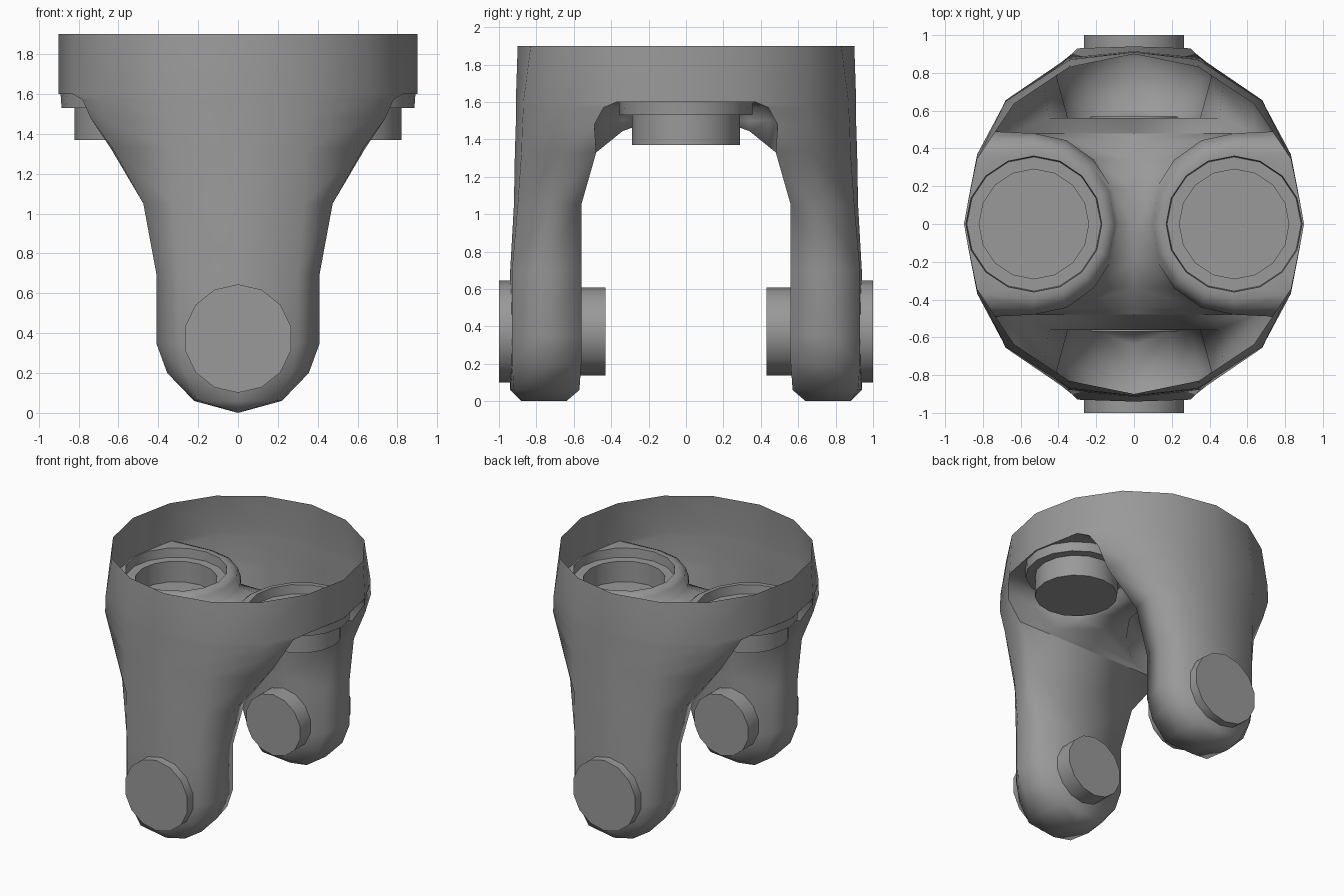
import bpy, bmesh, math
from mathutils import Matrix

if "Cube" in bpy.data.objects:
    bpy.data.objects.remove(bpy.data.objects["Cube"])

grey = bpy.data.materials.new("dark_grey")
grey.diffuse_color = (.32, .32, .32, 1)
grey.use_nodes = True
grey.node_tree.nodes["Principled BSDF"].inputs["Base Color"].default_value = grey.diffuse_color


def finish(name, bm, mirror=(False, False), angle=40):
    bmesh.ops.remove_doubles(bm, verts=bm.verts, dist=0.0005)
    bmesh.ops.dissolve_degenerate(bm, edges=bm.edges, dist=0.0005)
    bmesh.ops.recalc_face_normals(bm, faces=bm.faces)
    me = bpy.data.meshes.new(name)
    bm.to_mesh(me)
    bm.free()
    me.materials.append(grey)
    ob = bpy.data.objects.new(name, me)
    bpy.context.collection.objects.link(ob)
    bpy.ops.object.select_all(action='DESELECT')
    ob.select_set(True)
    bpy.context.view_layer.objects.active = ob
    if any(mirror):
        m = ob.modifiers.new("Mirror", 'MIRROR')
        m.use_axis = (mirror[0], mirror[1], False)
        m.merge_threshold = 0.001
        bpy.ops.object.modifier_apply(modifier=m.name)
    bpy.ops.object.shade_smooth_by_angle(angle=math.radians(angle))
    return ob


def add_face(bm, pts):
    clean = []
    for p in pts:
        if all((sum((a - b) ** 2 for a, b in zip(p, q)) > 1e-7) for q in clean):
            clean.append(p)
    if len(clean) > 2:
        bm.faces.new([bm.verts.new(p) for p in clean])


def loft(bm, rows):
    for r, s in zip(rows, rows[1:]):
        for i in range(len(r) - 1):
            add_face(bm, (r[i], r[i + 1], s[i + 1], s[i]))


def at(z, *pts):
    return [(x, y, z) for x, y in pts]


# Yoke shell: one quarter, mirrored both ways
bm = bmesh.new()

# Collar wall
loft(bm, [at(1.9, (.9, 0), (.83, .344), (.636, .636), (.344, .83), (0, .9)),
          at(1.6, (.9, 0), (.83, .37), (.68, .65), (.34, .87), (0, .91))])

# Leg outer wall, from the arch edge round to the leg centre
leg = [at(1.60, (.83, .37), (.68, .65), (.34, .87), (0, .91)),
       at(1.57, (.78, .44), (.68, .65), (.34, .87), (0, .91)),
       at(1.48, (.74, .49), (.68, .655), (.34, .875), (0, .91)),
       at(1.33, (.64, .48), (.63, .66), (.35, .88), (0, .915)),
       at(1.05, (.45, .56), (.475, .74), (.33, .90), (0, .92)),
       at(0.70, (.35, .56), (.41, .78), (.30, .93), (0, .94)),
       at(0.35, (.35, .56), (.41, .78), (.30, .93), (0, .94)),
       at(0.20, (.30, .56), (.355, .77), (.27, .93), (0, .94)),
       at(0.06, (.19, .57), (.22, .76), (.19, .92), (0, .94)),
       at(0.00, (0, .64), (0, .76), (0, .88), (0, .88))]
loft(bm, leg)

# Leg inner wall
loft(bm, [[r[0], (0, r[0][1], r[0][2])] for r in leg[3:]])


def saddle_z(y):
    return 1.5 if y < .27 else 1.5 - .17 * (y - .27) / .21


# Rounded housing round each socket
cx, ring = .53, .36
cols = []
for k in range(9):
    a = math.pi * k / 8
    c, s = math.cos(a), max(0, math.sin(a))
    rim = (cx + ring * c, ring * s, 1.6)
    if k < 3:
        col = [rim, [(.9, 0, 1.6), (.875, .14, 1.6), (.84, .32, 1.6)][k]]
    elif k == 3:
        col = [rim, (.83, .37, 1.6), (.78, .44, 1.57), (.74, .49, 1.48), (.64, .48, 1.33)]
    else:
        y = .48 * s
        col = [rim, (cx + .39 * c, .40 * s, 1.6), (cx + .43 * c, .45 * s, 1.575),
               (cx + .45 * c, y, 1.5), (cx + .45 * c, y, saddle_z(y))]
    cols.append(col)
for a, b in zip(cols, cols[1:]):
    n = min(len(a), len(b))
    loft(bm, [a[:n], b[:n]])

# Saddle between the two housings
loft(bm, [[c[-1], (0, c[-1][1], c[-1][2])] for c in cols[4:]])
finish("yoke_shell", bm, (True, True), 85)

# Stepped socket cups
bm = bmesh.new()
profile = [(.36, 1.6), (.355, 1.53), (.29, 1.53), (.29, 1.37), (0, 1.37)]
rows = [[(cx + r * math.cos(math.tau * i / 16), r * math.sin(math.tau * i / 16), z)
         for i in range(17)] for r, z in profile]
loft(bm, rows)
finish("socket_cups", bm, (True, False))


# Pivot pins on both faces of each leg
def pins(name, radius, y0, y1):
    bm = bmesh.new()
    bmesh.ops.create_cone(bm, cap_ends=True, segments=14, radius1=radius, radius2=radius,
                          depth=y1 - y0,
                          matrix=Matrix.Translation((0, (y0 + y1) / 2, .373))
                          @ Matrix.Rotation(math.pi / 2, 4, 'X'))
    finish(name, bm, (False, True))


pins("outer_pivot_pins", .272, .92, 1.0)
pins("inner_pivot_pins", .235, .43, .57)
